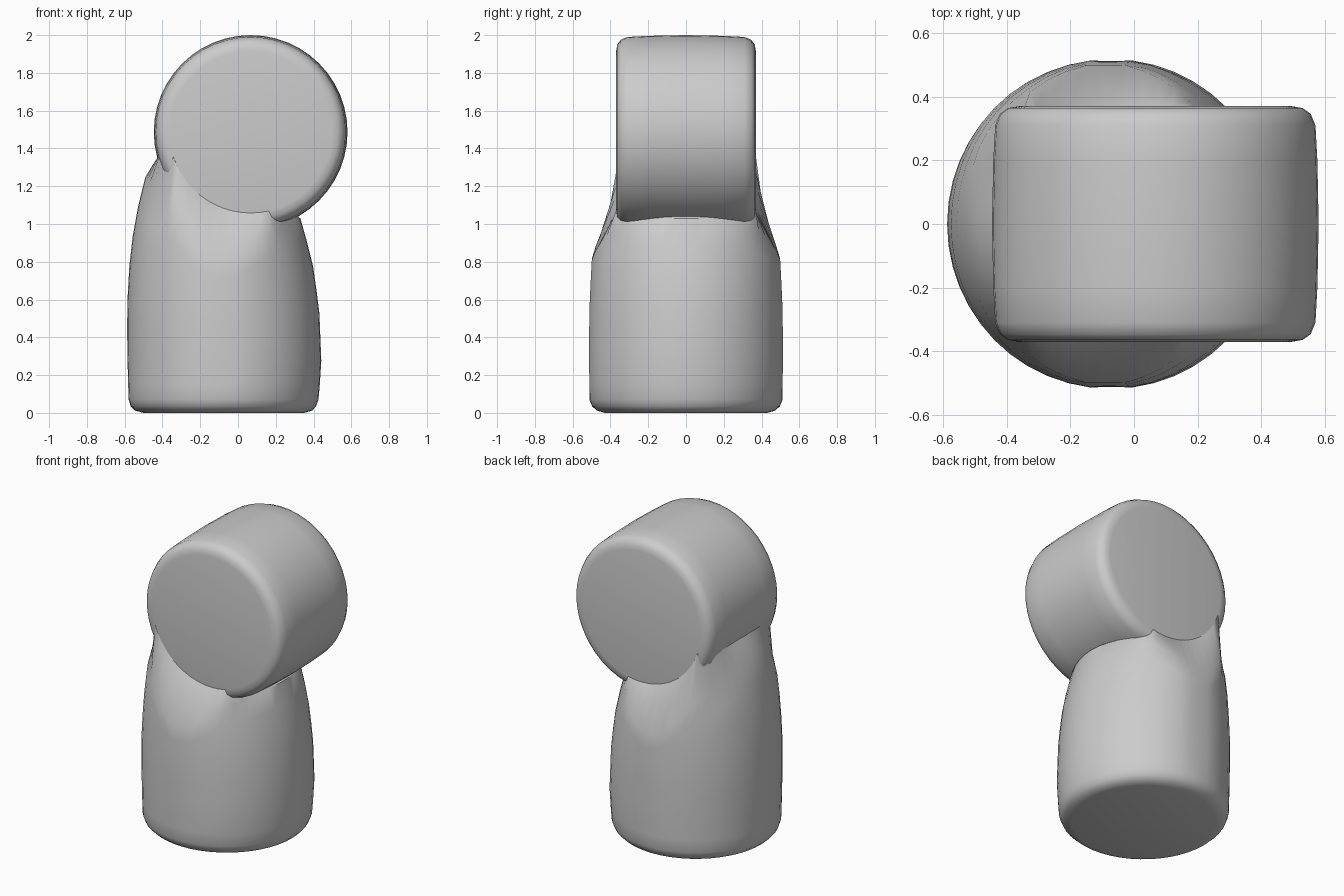
import bpy, bmesh, math

old = bpy.data.objects.get("Cube")
if old:
    bpy.data.objects.remove(old, do_unlink=True)

grey = bpy.data.materials.new("plain_grey")
grey.use_nodes = True
grey.diffuse_color = (0.6, 0.6, 0.6, 1)
grey.node_tree.nodes["Principled BSDF"].inputs["Base Color"].default_value = (0.6, 0.6, 0.6, 1)

DRUM_X, DRUM_Z, DRUM_R, DRUM_Y = 0.067, 1.487, 0.513, 0.37
SEGMENTS = 48


def table(rows, t):
    """Linear lookup of a short table whose first column is the key."""
    for a, b in zip(rows, rows[1:]):
        if t <= b[0]:
            f = max(0, (t - a[0]) / (b[0] - a[0]))
            return [p + (q - p) * f for p, q in zip(a[1:], b[1:])]
    return list(rows[-1][1:])


def clamp(v, lo, hi):
    return max(lo, min(hi, v))


def loft(name, rings, end_tip=None):
    """Skin closed rings, capping the start and closing the end to a tip or a cap."""
    bm = bmesh.new()
    loops = [[bm.verts.new(p) for p in ring] for ring in rings]
    n = len(loops[0])
    for a, b in zip(loops, loops[1:]):
        for i in range(n):
            j = (i + 1) % n
            bm.faces.new((a[i], a[j], b[j], b[i]))
    bm.faces.new(loops[0][::-1])
    if end_tip:
        tip = bm.verts.new(end_tip)
        for i in range(n):
            bm.faces.new((loops[-1][i], loops[-1][(i + 1) % n], tip))
    else:
        bm.faces.new(loops[-1])
    bmesh.ops.recalc_face_normals(bm, faces=bm.faces)
    mesh = bpy.data.meshes.new(name)
    bm.to_mesh(mesh)
    bm.free()
    mesh.materials.append(grey)
    obj = bpy.data.objects.new(name, mesh)
    bpy.context.collection.objects.link(obj)
    bpy.ops.object.select_all(action="DESELECT")
    obj.select_set(True)
    bpy.context.view_layer.objects.active = obj
    bpy.ops.object.shade_smooth_by_angle(angle=math.radians(35))
    return obj


# Body outline: height, left edge, right edge, half depth
outline = [(0, -0.5, 0.35, 0.43), (0.012, -0.545, 0.392, 0.472), (0.035, -0.568, 0.413, 0.497),
           (0.07, -0.579, 0.426, 0.512), (0.25, -0.585, 0.442, 0.518),
           (0.55, -0.588, 0.43, 0.516), (0.8, -0.574, 0.394, 0.504),
           (1.02, -0.547, 0.334, 0.48), (1.25, -0.49, 0.25, 0.41)]
# Shoulder crease: position across the body, height
crease = [(-1, 1.25), (-0.85, 1.16), (-0.5, 1.02), (-0.15, 0.82), (0.1, 0.8),
          (0.4, 0.9), (0.7, 0.98), (1, 1.03)]
angles = [2 * math.pi * i / SEGMENTS for i in range(SEGMENTS)]


def body_point(angle, z):
    left, right, depth = table(outline, z)
    c, s = math.cos(angle), math.sin(angle)
    # Shallow flat seam down the front and the back
    if abs(c) < 0.05 and z > 0.1:
        depth -= 0.006
    return ((left + right) / 2 + (right - left) / 2 * c, depth * s, z)


def saddle_point(angle):
    """Where the shoulder meets the drum: on its end faces, or under its barrel."""
    x, y, _ = body_point(angle, table(crease, math.cos(angle))[0])
    y = clamp(y, -DRUM_Y - 0.001, DRUM_Y + 0.001)
    radius = DRUM_R - 0.012 - 0.07 * abs(y / DRUM_Y) ** 5
    x = clamp(x * 0.93, DRUM_X - 0.97 * radius, 0.315)
    return (x, y, DRUM_Z - math.sqrt(radius ** 2 - (x - DRUM_X) ** 2))


rings = [[body_point(a, z) for a in angles] for z in (0, 0.012, 0.035, 0.07, 0.15)]
for step in range(1, 8):
    rings.append([body_point(a, 0.15 + (table(crease, math.cos(a))[0] - 0.15) * step / 7)
                  for a in angles])
rings.append([saddle_point(a) for a in angles])
body = loft("body", rings, end_tip=(DRUM_X, 0, DRUM_Z))

# Drum lying front to back, with rounded rims and a slight barrel
half = [(DRUM_Y, 0.085), (DRUM_Y - 0.006, 0.05), (DRUM_Y - 0.024, 0.025),
        (DRUM_Y - 0.06, 0.01), (0.2, 0.004)]
stations = [(-y, d) for y, d in half] + [(0, 0)] + half[::-1]
drum = loft("drum", [[(DRUM_X + (DRUM_R - d) * math.cos(a), y,
                       DRUM_Z + (DRUM_R - d) * math.sin(a)) for a in angles]
                     for y, d in stations])
